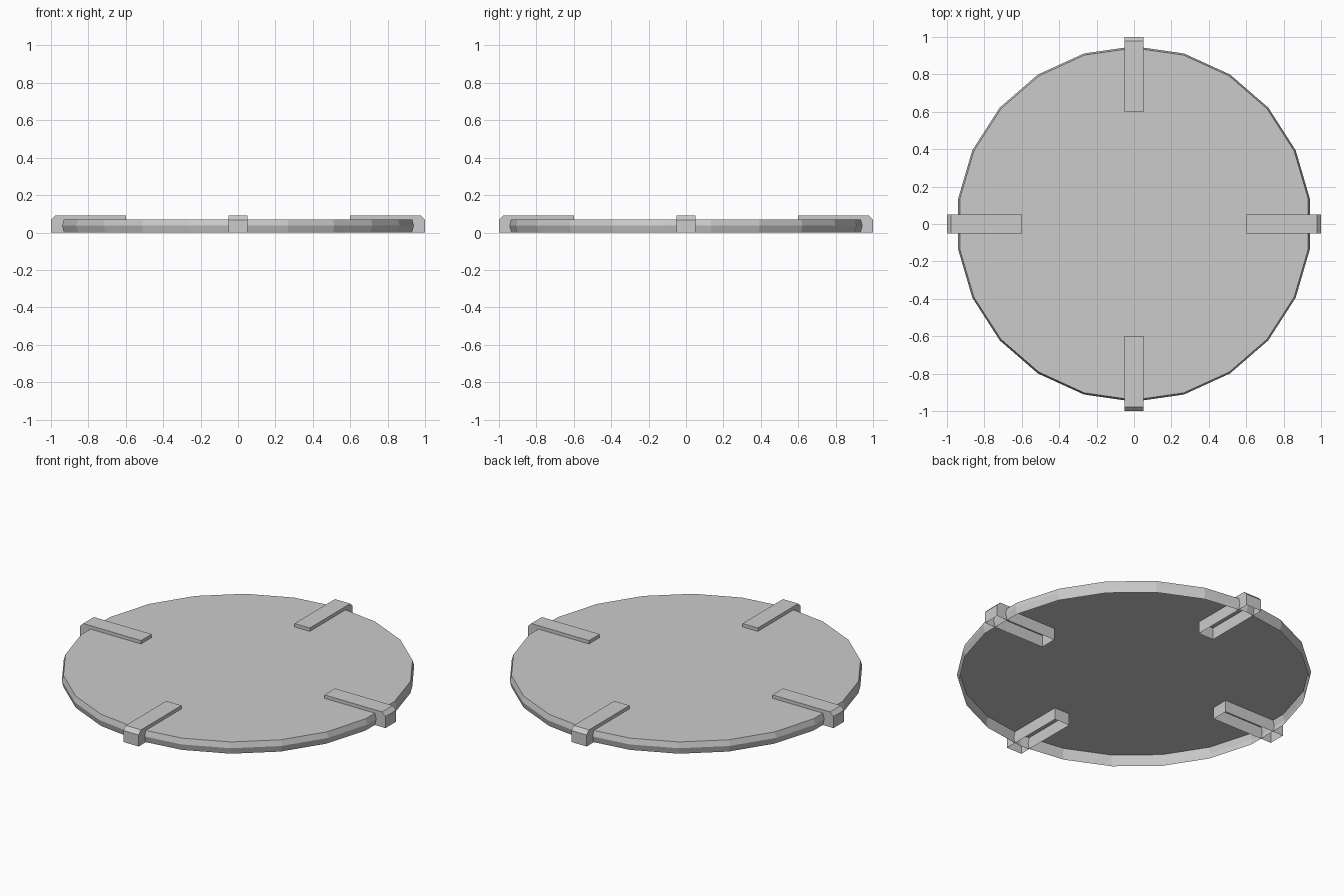
import bpy, bmesh, math
from mathutils import Matrix

if "Cube" in bpy.data.objects:
    bpy.data.objects.remove(bpy.data.objects["Cube"])


def make_object(name, bm):
    bm.normal_update()
    mesh = bpy.data.meshes.new(name)
    bm.to_mesh(mesh)
    bm.free()
    obj = bpy.data.objects.new(name, mesh)
    bpy.context.collection.objects.link(obj)
    return obj


# Low-poly lid: a shallow shell, closed on top and open underneath
SIDES = 22
bm = bmesh.new()
rings = []
for radius, z in [(0.94, 0.0), (0.95, 0.037), (0.941, 0.07)]:
    rings.append([bm.verts.new((radius * math.cos(a), radius * math.sin(a), z))
                  for a in (math.pi / 2 + i * math.tau / SIDES for i in range(SIDES))])
for low, high in zip(rings, rings[1:]):
    for i in range(SIDES):
        j = (i + 1) % SIDES
        bm.faces.new((low[i], low[j], high[j], high[i]))
bm.faces.new(rings[-1])
make_object("round_lid", bm)


# Rim clips: hollow bars with a chamfered outer end, open underneath
def add_clip(name, angle):
    profile = [(0.6, 0.0), (0.6, 0.09), (0.978, 0.09), (1.0, 0.068), (1.0, 0.0)]
    bm = bmesh.new()
    near = [bm.verts.new((x, -0.05, z)) for x, z in profile]
    far = [bm.verts.new((x, 0.05, z)) for x, z in profile]
    bm.faces.new(near[::-1])
    bm.faces.new(far)
    for i in range(len(profile) - 1):
        bm.faces.new((near[i], near[i + 1], far[i + 1], far[i]))
    bm.transform(Matrix.Rotation(angle, 4, 'Z'))
    make_object(name, bm)


for k, side in enumerate(("right", "back", "left", "front")):
    add_clip(side + "_clip", k * math.pi / 2)
